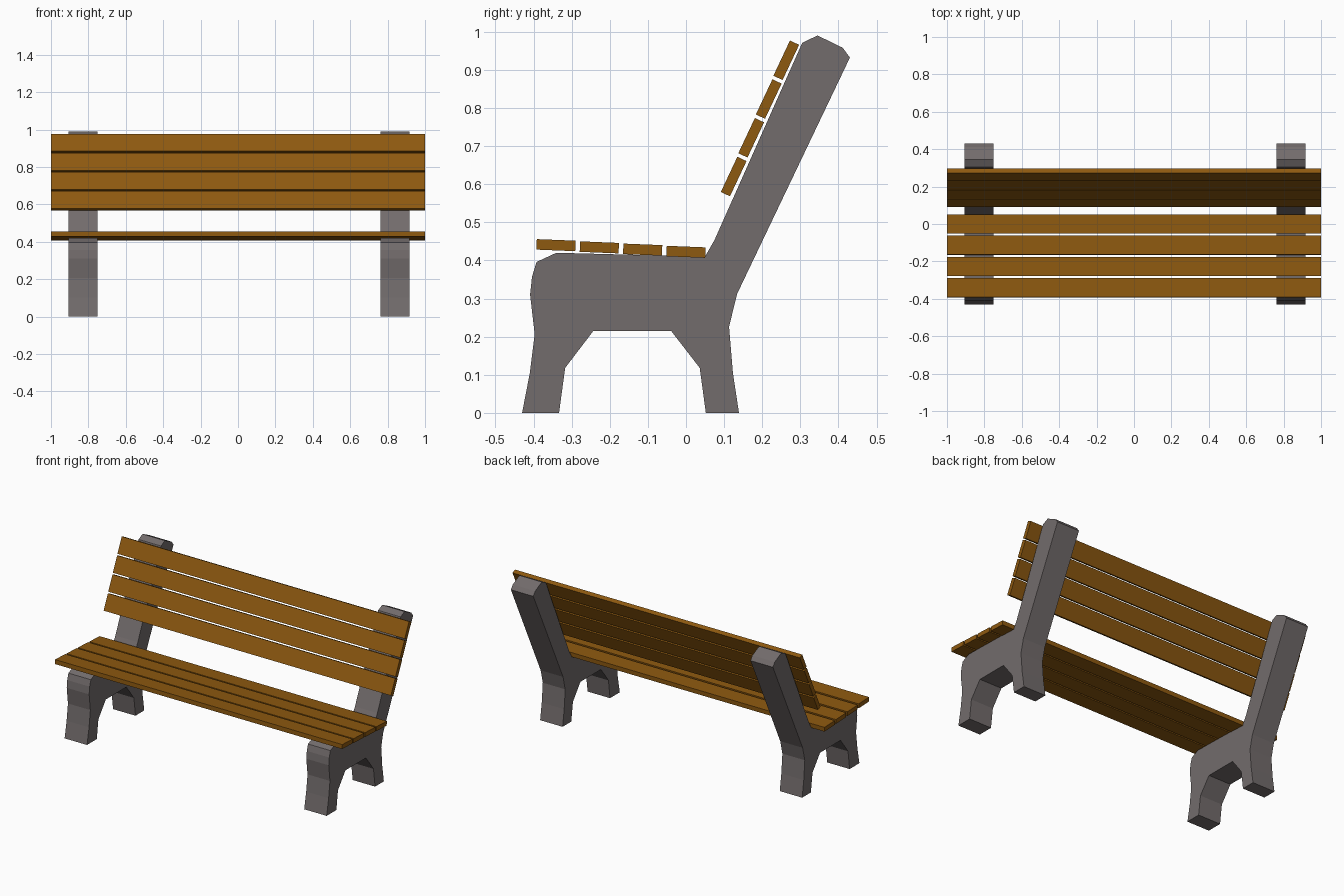
import bpy, bmesh
from math import radians
from mathutils import Vector

if "Cube" in bpy.data.objects:
    bpy.data.objects.remove(bpy.data.objects["Cube"])


def material(name, rgb):
    m = bpy.data.materials.new(name)
    m.diffuse_color = (*rgb, 1)
    m.use_nodes = True
    m.node_tree.nodes["Principled BSDF"].inputs["Base Color"].default_value = m.diffuse_color
    return m


wood = material("wood", (0.27, 0.10, 0.005))
stone = material("stone", (0.17, 0.15, 0.15))


def extrude_x(name, profile, x0, x1, mat):
    """Solid from a (y, z) outline, extruded along x."""
    bm = bmesh.new()
    face = bm.faces.new([bm.verts.new((x0, y, z)) for y, z in profile])
    ext = bmesh.ops.extrude_face_region(bm, geom=[face], use_keep_orig=True)
    bmesh.ops.translate(bm, vec=(x1 - x0, 0, 0),
                        verts=[v for v in ext["geom"] if isinstance(v, bmesh.types.BMVert)])
    bmesh.ops.recalc_face_normals(bm, faces=bm.faces)
    mesh = bpy.data.meshes.new(name)
    bm.to_mesh(mesh)
    bm.free()
    mesh.materials.append(mat)
    ob = bpy.data.objects.new(name, mesh)
    bpy.context.collection.objects.link(ob)
    return ob


def slat_row(name, first, last, angle, thickness, count=4, width=0.102):
    """Evenly spaced planks between two (y, z) centres, tilted about x."""
    for i in range(count):
        y, z = Vector(first).lerp(Vector(last), i / (count - 1))
        bpy.ops.mesh.primitive_cube_add(size=1, location=(0, y, z), rotation=(angle, 0, 0))
        ob = bpy.context.object
        ob.name = f"{name}_{i + 1}"
        ob.scale = (2, width, thickness)
        ob.data.materials.append(wood)


# Side supports: front leg, seat rest, backrest post, rear leg, underside arch
support = [
    (-0.43, 0), (-0.41, 0.103), (-0.397, 0.207), (-0.409, 0.31), (-0.404, 0.357),
    (-0.392, 0.396), (-0.34, 0.42), (0.05, 0.41), (0.075, 0.454), (0.305, 0.971),
    (0.345, 0.99), (0.411, 0.958), (0.43, 0.932), (0.134, 0.312), (0.113, 0.226),
    (0.123, 0.105), (0.139, 0), (0.052, 0), (0.036, 0.118), (-0.039, 0.215),
    (-0.243, 0.215), (-0.317, 0.118), (-0.333, 0),
]
extrude_x("left_support", support, -0.906, -0.75, stone)
extrude_x("right_support", support, 0.762, 0.918, stone)

# Seat planks, sloping slightly down to the rear
slat_row("seat_slat", (-0.341, 0.440), (0.0, 0.4225), radians(-2.3), 0.0275)

# Backrest planks
slat_row("back_slat", (0.125, 0.620), (0.263, 0.925), radians(64.8), 0.0265)
